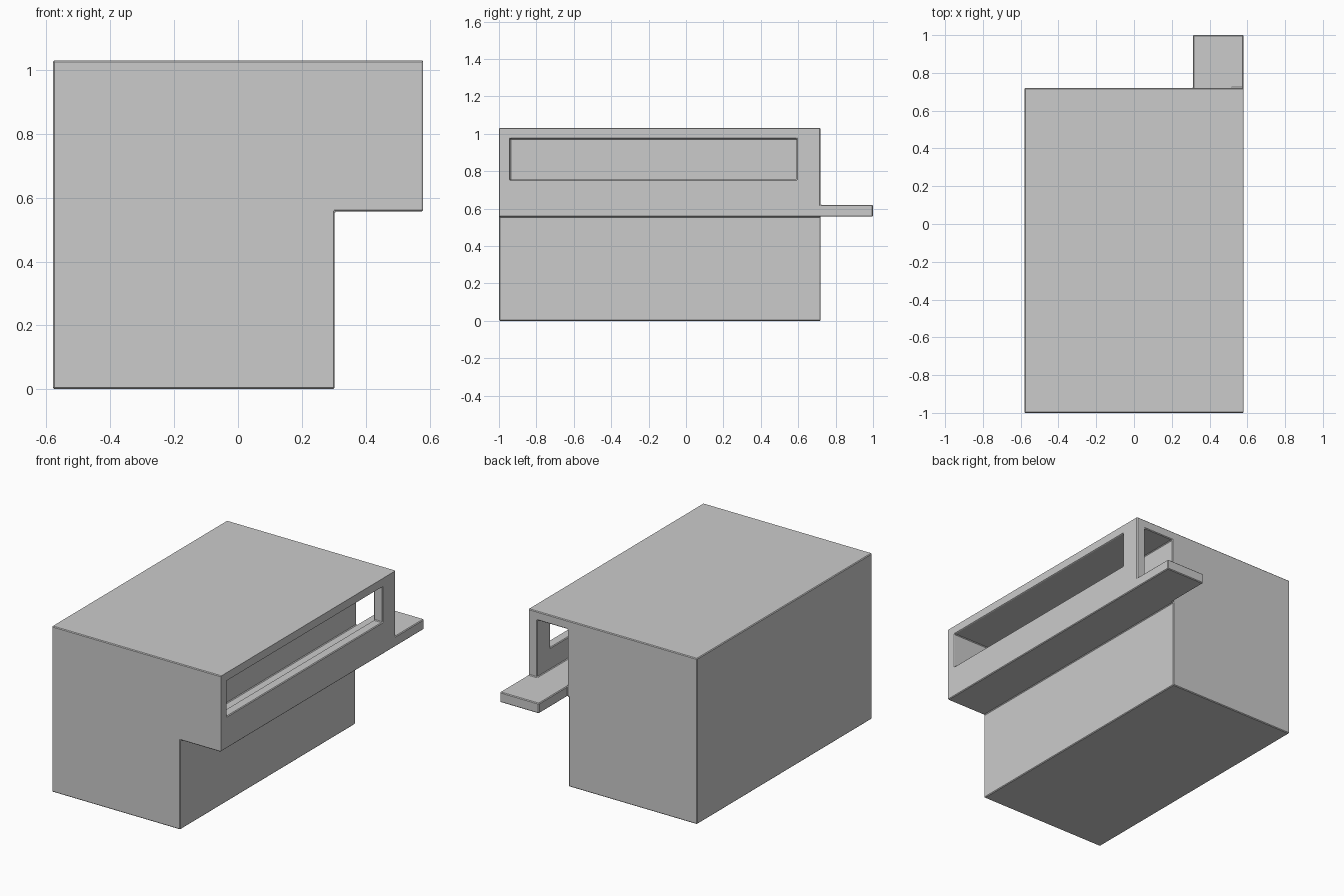
import bpy
import bmesh
from mathutils import Vector

cube = bpy.data.objects.get("Cube")
if cube:
    bpy.data.objects.remove(cube, do_unlink=True)

# Plain grey finish
grey = bpy.data.materials.new("plain_grey")
grey.use_nodes = True
colour = (0.6, 0.6, 0.6, 1)
grey.diffuse_color = colour
grey.node_tree.nodes["Principled BSDF"].inputs["Base Color"].default_value = colour


def add_object(name, bm):
    bmesh.ops.recalc_face_normals(bm, faces=bm.faces)
    mesh = bpy.data.meshes.new(name)
    bm.to_mesh(mesh)
    bm.free()
    mesh.materials.append(grey)
    obj = bpy.data.objects.new(name, mesh)
    bpy.context.collection.objects.link(obj)
    return obj


def extrude_profile(name, points, y0, y1):
    bm = bmesh.new()
    face = bm.faces.new([bm.verts.new((x, y0, z)) for x, z in points])
    new = bmesh.ops.extrude_face_region(bm, geom=[face])["geom"]
    verts = [v for v in new if isinstance(v, bmesh.types.BMVert)]
    bmesh.ops.translate(bm, verts=verts, vec=(0, y1 - y0, 0))
    return add_object(name, bm)


def cut(target, name, low, high):
    (x0, y0, z0), (x1, y1, z1) = low, high
    cutter = extrude_profile(name, [(x0, z0), (x1, z0), (x1, z1), (x0, z1)], y0, y1)
    cutter.hide_render = True
    cutter.hide_viewport = True
    cutter.display_type = 'WIRE'
    mod = target.modifiers.new(name, 'BOOLEAN')
    mod.operation = 'DIFFERENCE'
    mod.solver = 'EXACT'
    mod.object = cutter


# Main housing with an overhanging side, run to the end of the rear ledge
SIDE, TOP, STEP_X, STEP_Z = 0.58, 1.03, 0.303, 0.557
BACK, FLOOR, INNER = 0.72, 0.62, 0.312
housing = extrude_profile("housing", [
    (-SIDE, 0), (STEP_X, 0), (STEP_X, STEP_Z),
    (SIDE, STEP_Z), (SIDE, TOP), (-SIDE, TOP)], -1, 1)

# Trim the back so only the ledge sticks out
cut(housing, "rear_trim_cutter", (-1, BACK, -1), (INNER, 2, 2))
cut(housing, "ledge_top_cutter", (0, BACK, FLOOR), (1, 2, 2))

# Side passage, open at the back, and its long window
cut(housing, "passage_cutter", (INNER, -0.94, FLOOR), (0.52, 0.9, 0.975))
cut(housing, "window_cutter", (0.45, -0.94, 0.755), (1, 0.59, 0.975))

# Softly broken edges
bevel = housing.modifiers.new("edge_bevel", 'BEVEL')
bevel.width = 0.006
bevel.segments = 1
bevel.limit_method = 'ANGLE'
